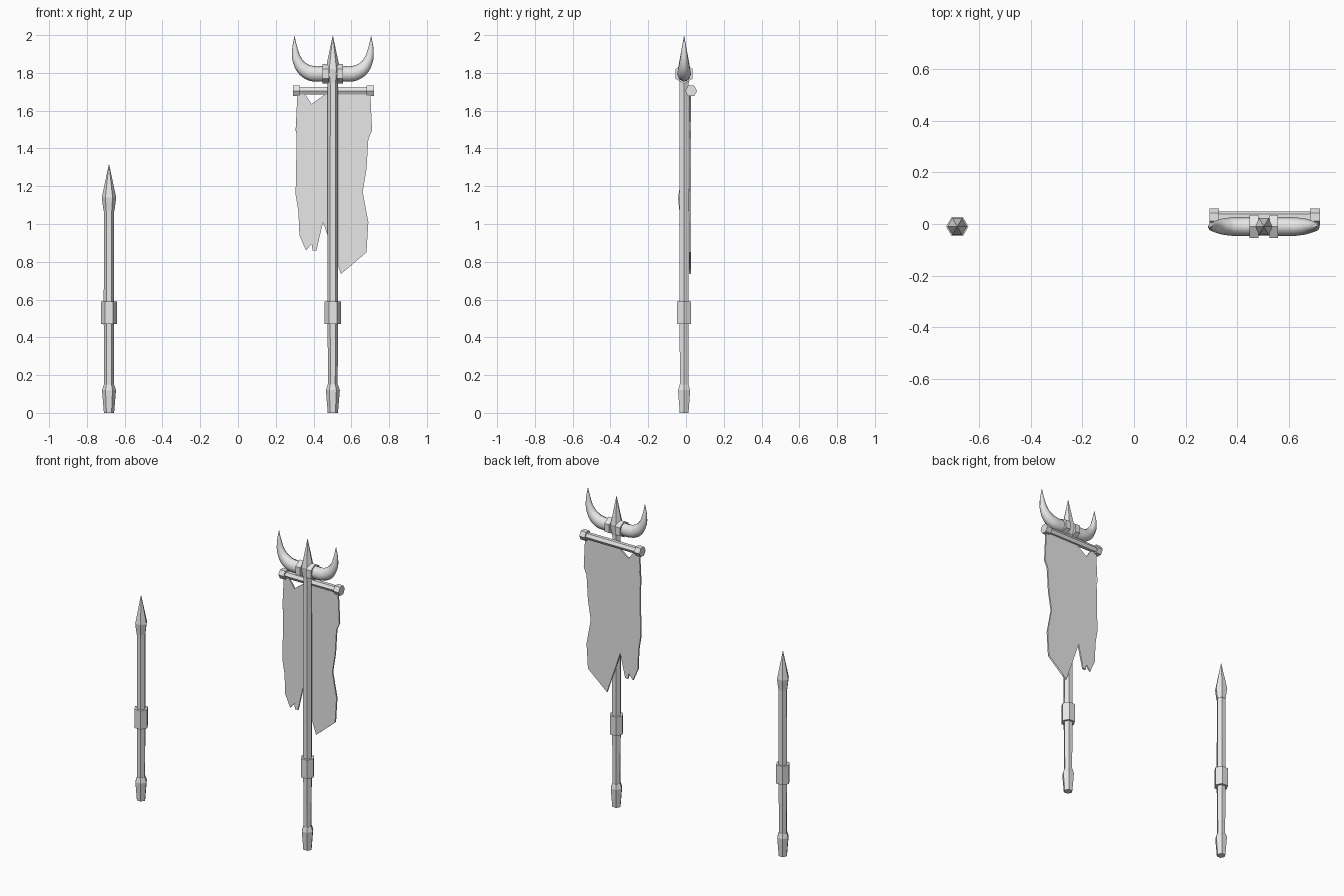
import bpy, bmesh, math
from mathutils import Matrix, Vector

cube = bpy.data.objects.get("Cube")
if cube:
    bpy.data.objects.remove(cube, do_unlink=True)

grey = bpy.data.materials.new("plain_grey")
grey.use_nodes = True
grey.diffuse_color = (0.8, 0.8, 0.8, 1)
grey.node_tree.nodes["Principled BSDF"].inputs["Base Color"].default_value = (0.8, 0.8, 0.8, 1)

SPEAR_X, BANNER_X, POLE_Y = -0.683, 0.502, -0.01
BAR_Y, BAR_Z, HORN_Z = 0.027, 1.705, 1.795


def add_mesh(name, bm):
    bmesh.ops.recalc_face_normals(bm, faces=bm.faces)
    mesh = bpy.data.meshes.new(name)
    bm.to_mesh(mesh)
    bm.free()
    mesh.materials.append(grey)
    obj = bpy.data.objects.new(name, mesh)
    bpy.context.collection.objects.link(obj)
    return obj


def turned(name, profile, origin, along_x=False, turn=0, sides=6):
    """Stack rings of (radius, height) into a closed faceted solid."""
    bm = bmesh.new()
    rings = []
    for r, h in profile:
        angles = [turn + math.tau * i / sides for i in range(sides)]
        rings.append([bm.verts.new((r * math.cos(a), r * math.sin(a), h)) for a in angles])
    for low, high in zip(rings, rings[1:]):
        for i in range(sides):
            j = (i + 1) % sides
            bm.faces.new((low[i], low[j], high[j], high[i]))
    bm.faces.new(rings[0])
    bm.faces.new(rings[-1])
    bmesh.ops.remove_doubles(bm, verts=bm.verts, dist=0.0005)
    if along_x:
        bmesh.ops.transform(bm, matrix=Matrix.Rotation(math.pi / 2, 4, "Y"), verts=bm.verts)
    bmesh.ops.translate(bm, vec=Vector(origin), verts=bm.verts)
    return add_mesh(name, bm)


# Two poles, each with a butt, a grip collar and a pointed head
for label, x, head in (("spear", SPEAR_X, 1.07), ("banner", BANNER_X, 1.75)):
    base = (x, POLE_Y, 0)
    turned(label + "_shaft", [(0.025, 0.1), (0.028, 0.5), (0.027, head + 0.01)], base)
    turned(label + "_butt", [(0.027, 0), (0.037, 0.12), (0.027, 0.15)], base)
    turned(label + "_collar", [(0.043, 0.47), (0.043, 0.59)], base)
    turned(label + "_head", [(0.029, head), (0.038, head + 0.07), (0.0001, head + 0.25)], base)

# Crossbar with end caps
bar = (BANNER_X + 0.003, BAR_Y, BAR_Z)
turned("crossbar", [(0.022, -0.19), (0.022, 0.19)], bar, True, math.pi / 2)
for side, name in ((-1, "right"), (1, "left")):
    turned(name + "_bar_cap", [(0.032, side * 0.176), (0.032, side * 0.214)], bar, True, math.pi / 2)
    turned(name + "_horn_ring", [(0.052, side * 0.021), (0.052, side * 0.055)],
           (BANNER_X, POLE_Y, HORN_Z), True)

# Horns: one tapered tube mirrored about the pole
half = [(0.05, HORN_Z, 0.041), (0.11, 1.797, 0.041), (0.152, 1.817, 0.036),
        (0.186, 1.862, 0.026), (0.2, 1.92, 0.016), (0.203, 1.995, 0.001)]
path = [(-x, z, r) for x, z, r in reversed(half)] + [(0, HORN_Z, 0.028)] + half
curve = bpy.data.curves.new("horns", "CURVE")
curve.dimensions = "3D"
curve.bevel_depth = 1
curve.bevel_resolution = 2
curve.resolution_u = 4
curve.use_fill_caps = True
spline = curve.splines.new("BEZIER")
spline.bezier_points.add(len(path) - 1)
for point, (x, z, r) in zip(spline.bezier_points, path):
    point.co = (x, 0, z)
    point.radius = r
    point.handle_left_type = point.handle_right_type = "AUTO"
curve.materials.append(grey)
horns = bpy.data.objects.new("horns", curve)
bpy.context.collection.objects.link(horns)
horns.location = (BANNER_X, POLE_Y, 0)
horns.scale.y = 0.9
bpy.ops.object.select_all(action="DESELECT")
horns.select_set(True)
bpy.context.view_layer.objects.active = horns
bpy.ops.object.convert(target="MESH")
bpy.ops.object.shade_smooth_by_angle(angle=math.radians(50))

# Tattered cloth: ragged outline given slight thickness
outline = [(.315, 1.7), (.345, 1.7), (.39, 1.635), (.465, 1.69), (.535, 1.69), (.615, 1.635),
           (.68, 1.69), (.7, 1.7), (.7, 1.61), (.71, 1.495), (.69, 1.45), (.68, 1.29),
           (.66, 1.17), (.69, 1.01), (.68, .85), (.65, .88), (.59, .8), (.545, .735),
           (.45, 1.01), (.415, .86), (.395, .86), (.39, .895), (.36, .86), (.325, .94),
           (.32, 1.065), (.305, 1.155), (.315, 1.28), (.325, 1.395), (.305, 1.495), (.315, 1.61)]
bm = bmesh.new()
bm.faces.new([bm.verts.new((x, 0.021, z)) for x, z in outline])
bmesh.ops.triangulate(bm, faces=bm.faces)
cloth = add_mesh("banner_cloth", bm)
thick = cloth.modifiers.new("thickness", "SOLIDIFY")
thick.thickness = 0.01
thick.offset = 0
